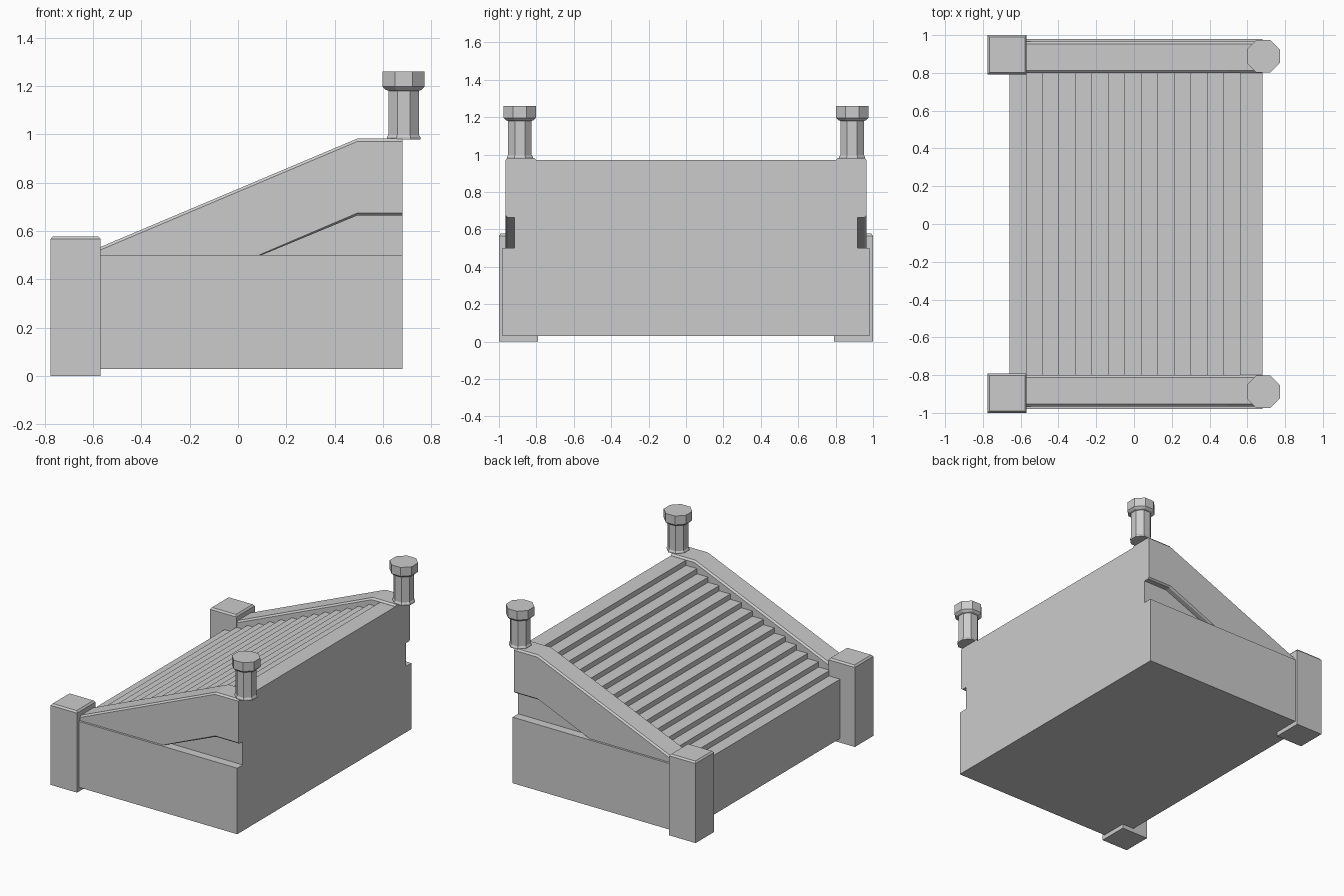
import bpy, bmesh, math
from mathutils import Matrix

cube = bpy.data.objects.get("Cube")
if cube:
    bpy.data.objects.remove(cube, do_unlink=True)

stone = bpy.data.materials.new("grey stone")
stone.use_nodes = True
GREY = (0.6, 0.6, 0.6, 1)
stone.diffuse_color = GREY
stone.node_tree.nodes["Principled BSDF"].inputs["Base Color"].default_value = GREY


def finish(bm, name):
    bmesh.ops.recalc_face_normals(bm, faces=bm.faces)
    mesh = bpy.data.meshes.new(name)
    bm.to_mesh(mesh)
    bm.free()
    mesh.materials.append(stone)
    obj = bpy.data.objects.new(name, mesh)
    bpy.context.collection.objects.link(obj)
    return obj


def loft(name, rings):
    """Skin a list of matching 3D rings and cap both ends."""
    bm = bmesh.new()
    rows = [[bm.verts.new(p) for p in ring] for ring in rings]
    n = len(rows[0])
    for a, b in zip(rows, rows[1:]):
        for i in range(n):
            j = (i + 1) % n
            bm.faces.new((a[i], a[j], b[j], b[i]))
    bm.faces.new(rows[0])
    bm.faces.new(rows[-1])
    return finish(bm, name)


def at_y(profile, y):
    return [(x, y, z) for x, z in profile]


def rect(cx, cy, h, z):
    return [(cx + sx * h, cy + sy * h, z)
            for sx, sy in ((-1, -1), (1, -1), (1, 1), (-1, 1))]


def octagon(cx, cy, apothem, z):
    r = apothem / math.cos(math.pi / 8)
    return [(cx + r * math.cos((i + 0.5) * math.pi / 4),
             cy + r * math.sin((i + 0.5) * math.pi / 4), z) for i in range(8)]


# Solid flight of steps
STEPS, FRONT, BACK, BASE, TOP = 14, -0.66, 0.68, 0.03, 0.97
run, rise = 1.22 / STEPS, 0.037
flight = [(BACK, BASE), (FRONT, BASE)]
for i in range(STEPS + 1):
    z = TOP - (STEPS - i) * rise
    x = FRONT + i * run
    flight += [(x, z), (x + run if i < STEPS else BACK, z)]
loft("step_flight", [at_y(flight, -0.81), at_y(flight, 0.81)])


def wall_profile(bottom, drop=0.0):
    return bottom + [(BACK, 0.983 - drop), (0.495, 0.983 - drop), (-0.59, 0.525 - drop)]


CH = 0.012
flat = [(-0.59, 0.45), (BACK, 0.45)]
recess = [(-0.59, 0.49), (0.085, 0.495), (0.495, 0.665), (BACK, 0.665)]
recess_edge = [(-0.59, 0.49), (0.085, 0.50), (0.495, 0.675), (BACK, 0.675)]

for side, s in (("right", -1), ("left", 1)):
    # Wide lower side block
    low = [(-0.6, BASE), (BACK, BASE), (BACK, 0.5), (-0.6, 0.5)]
    loft(side + "_lower_block", [at_y(low, s * 0.80), at_y(low, s * 0.98)])

    # Sloping parapet: full inner half, outer half with the recess below it
    loft(side + "_parapet_inner", [
        at_y(wall_profile(flat, CH), s * 0.80),
        at_y(wall_profile(flat), s * (0.80 + CH)),
        at_y(wall_profile(flat), s * 0.918)])
    loft(side + "_parapet_outer", [
        at_y(wall_profile(recess), s * 0.918),
        at_y(wall_profile(recess), s * 0.954),
        at_y(wall_profile(recess_edge, CH), s * 0.965)])

    # Square corner post with chamfered top
    px, py = -0.672, s * 0.896
    loft(side + "_corner_post", [rect(px, py, 0.104, 0), rect(px, py, 0.104, 0.566),
                                 rect(px, py, 0.094, 0.578)])

    # Eight-sided newel with flared foot, neck and wide cap
    nx, ny = 0.685, s * 0.888
    newel = ((0.069, 0.978), (0.069, 0.988), (0.063, 0.998), (0.063, 1.18),
             (0.074, 1.184), (0.087, 1.197), (0.087, 1.26))
    loft(side + "_newel", [octagon(nx, ny, a, z) for a, z in newel])
